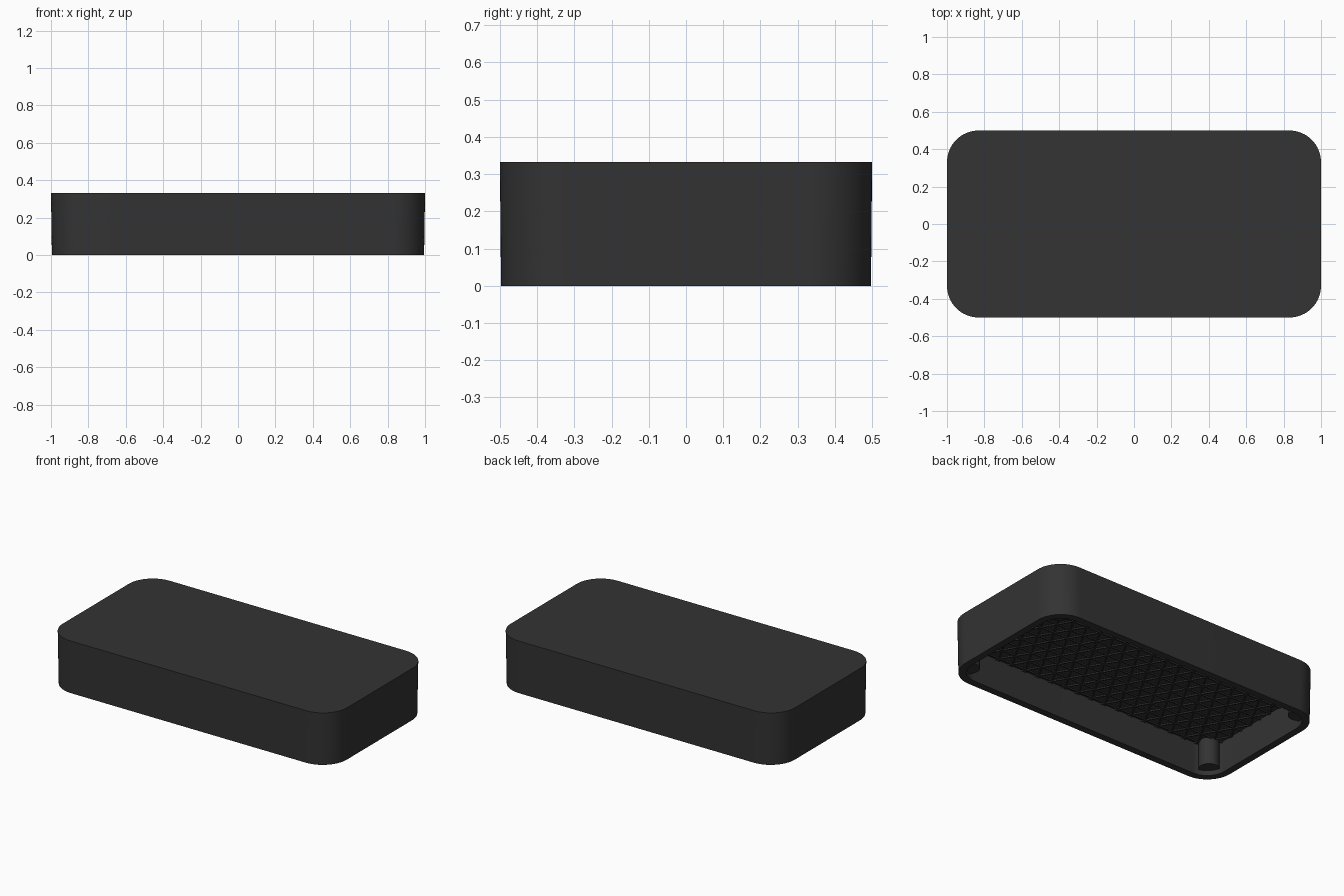
import bpy, bmesh, math

if "Cube" in bpy.data.objects:
    bpy.data.objects.remove(bpy.data.objects["Cube"])

TOP = 0.333
CEILING = 0.208
RIB_BOTTOM = 0.2
POST_END = 0.033
WALL = 0.045


def outline(inset, z, seg=16):
    """Rounded rectangle at height z, with the slight draft of the walls."""
    hx = 0.995 + 0.005 * z / TOP - inset
    hy = 0.497 + 0.003 * z / TOP - inset
    r = 0.17 - inset
    pts = []
    for k, (sx, sy) in enumerate([(1, 1), (-1, 1), (-1, -1), (1, -1)]):
        for i in range(seg + 1):
            a = math.pi / 2 * (k + i / seg)
            pts.append((sx * (hx - r) + r * math.cos(a),
                        sy * (hy - r) + r * math.sin(a), z))
    return pts


def finish(bm, name):
    bmesh.ops.recalc_face_normals(bm, faces=bm.faces)
    me = bpy.data.meshes.new(name)
    bm.to_mesh(me)
    bm.free()
    ob = bpy.data.objects.new(name, me)
    bpy.context.collection.objects.link(ob)
    me.materials.append(mat)
    return ob


mat = bpy.data.materials.new("charcoal")
mat.diffuse_color = (0.033, 0.033, 0.033, 1)
mat.use_nodes = True
mat.node_tree.nodes["Principled BSDF"].inputs["Base Color"].default_value = mat.diffuse_color

# Shell: top, outside walls, rim, inside walls, ceiling
bm = bmesh.new()
rings = [[bm.verts.new(p) for p in outline(i, z)] for i, z in
         [(0, TOP), (0, 0), (WALL, 0), (WALL, CEILING)]]
for a, b in zip(rings, rings[1:]):
    for i in range(len(a)):
        j = (i + 1) % len(a)
        bm.faces.new((a[i], a[j], b[j], b[i]))
bm.faces.new(rings[0])
bm.faces.new(rings[-1])
shell = finish(bm, "shell")
bpy.context.view_layer.objects.active = shell
shell.select_set(True)
bpy.ops.object.shade_smooth_by_angle(angle=math.radians(30))
shell.select_set(False)

# Shallow triangular ribs under the ceiling, clipped to the inside outline
SIDE, THICK = 0.1, 0.008
CLIP = outline(WALL - 0.005, 0)
bm = bmesh.new()


def rib(angle, offset):
    d = (math.cos(angle), math.sin(angle))
    n = (-d[1], d[0])
    hits = []
    for a, b in zip(CLIP, CLIP[1:] + CLIP[:1]):
        da = a[0] * n[0] + a[1] * n[1] - offset
        db = b[0] * n[0] + b[1] * n[1] - offset
        if (da > 0) != (db > 0):
            t = da / (da - db)
            hits.append(sum((a[k] + (b[k] - a[k]) * t) * d[k] for k in (0, 1)))
    if len(hits) != 2 or abs(hits[0] - hits[1]) < 0.05:
        return
    lo, hi = sorted(hits)
    vs = [[bm.verts.new((d[0] * t + n[0] * (offset + s), d[1] * t + n[1] * (offset + s), z))
           for t, s in ((lo, -THICK / 2), (hi, -THICK / 2), (hi, THICK / 2), (lo, THICK / 2))]
          for z in (RIB_BOTTOM, CEILING + 0.005)]
    bm.faces.new(vs[0])
    bm.faces.new(vs[1])
    for i in range(4):
        j = (i + 1) % 4
        bm.faces.new((vs[0][i], vs[0][j], vs[1][j], vs[1][i]))


pitch = SIDE * math.sqrt(3) / 2
for angle in (0, math.radians(60), math.radians(120)):
    for k in range(-16, 17):
        rib(angle, k * pitch)
finish(bm, "ceiling_ribs")

# Corner posts
for sx in (-1, 1):
    for sy in (-1, 1):
        bpy.ops.mesh.primitive_cylinder_add(
            vertices=32, radius=0.06, depth=CEILING + 0.005 - POST_END,
            location=(sx * 0.9, sy * 0.4, (CEILING + 0.005 + POST_END) / 2))
        post = bpy.context.object
        post.name = "corner_post"
        post.data.materials.append(mat)
        bpy.ops.object.shade_smooth_by_angle(angle=math.radians(30))
